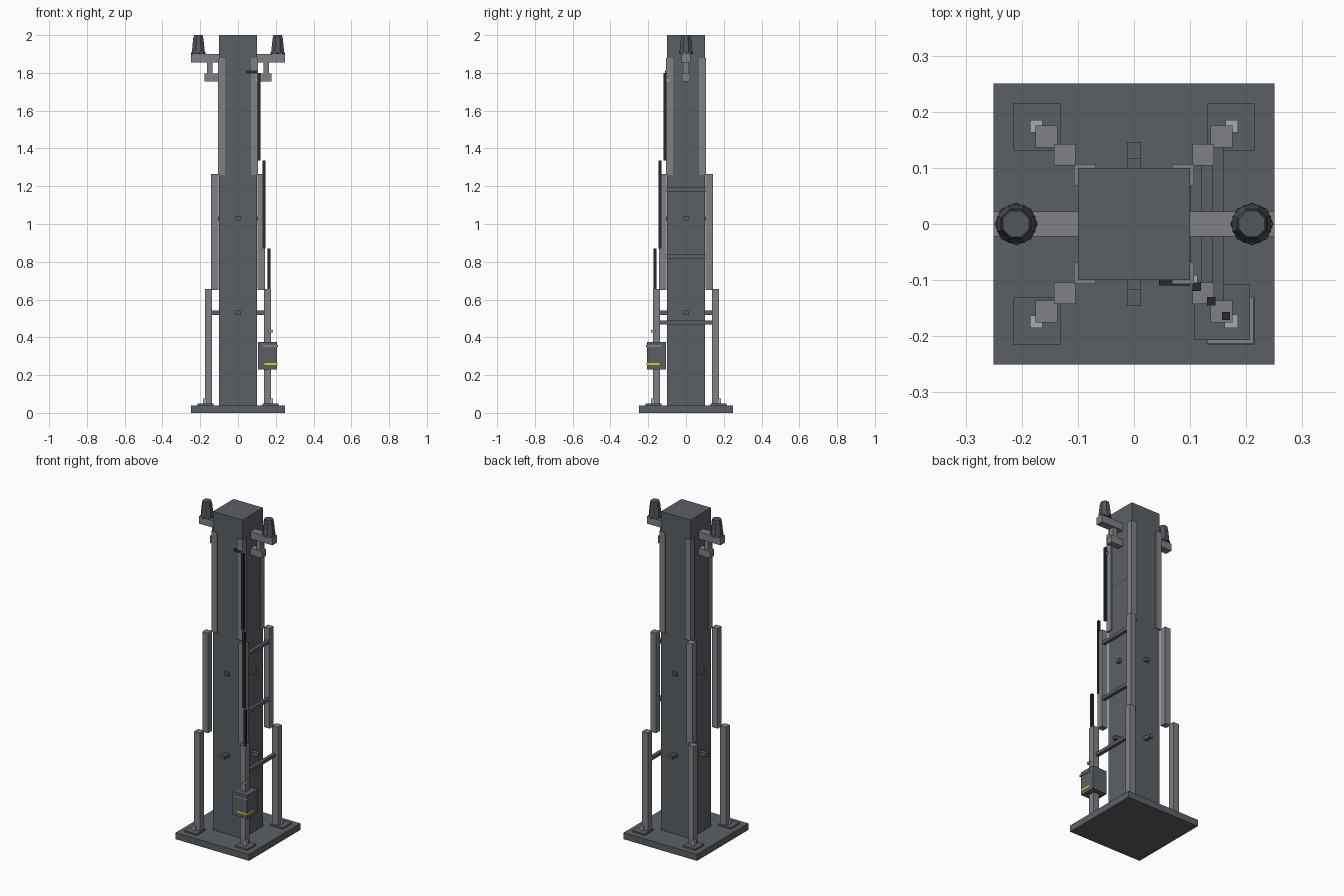
import bpy
from math import pi

if "Cube" in bpy.data.objects:
    bpy.data.objects.remove(bpy.data.objects["Cube"])


def material(name, *color):
    m = bpy.data.materials.new(name)
    m.diffuse_color = (*color, 1)
    m.use_nodes = True
    m.node_tree.nodes["Principled BSDF"].inputs["Base Color"].default_value = m.diffuse_color
    return m


dark = material("dark_steel", 0.105, 0.115, 0.13)
steel = material("mid_steel", 0.21, 0.22, 0.235)
light = material("light_steel", 0.4, 0.41, 0.43)
ceramic = material("dark_ceramic", 0.085, 0.095, 0.11)
black = material("black_cable", 0.02, 0.023, 0.026)
yellow = material("yellow_stripe", 0.85, 0.6, 0.01)


def box(name, x0, x1, y0, y1, z0, z1, mat=dark):
    bpy.ops.mesh.primitive_cube_add(size=1, location=((x0 + x1) / 2, (y0 + y1) / 2, (z0 + z1) / 2))
    o = bpy.context.object
    o.name = name
    o.scale = (x1 - x0, y1 - y0, z1 - z0)
    bpy.ops.object.transform_apply(location=False, rotation=False, scale=True)
    o.data.materials.append(mat)


def post(name, cx, cy, half, z0, z1, mat=dark):
    box(name, cx - half, cx + half, cy - half, cy + half, z0, z1, mat)


def frustum(name, x, r0, r1, z0, z1, turn=0):
    bpy.ops.mesh.primitive_cone_add(vertices=8, radius1=r0, radius2=r1, depth=z1 - z0,
                                    location=(x, 0, (z0 + z1) / 2), rotation=(0, 0, turn))
    bpy.context.object.name = name
    bpy.context.object.data.materials.append(ceramic)


# Base and main column
box("base_plate", -0.25, 0.25, -0.25, 0.25, 0, 0.04)
box("column", -0.1, 0.1, -0.1, 0.1, 0.04, 2.0)

# Stepped corner legs with footings
for sx in (-1, 1):
    for sy in (-1, 1):
        post("foot_pad", sx * 0.173, sy * 0.173, 0.042, 0.04, 0.05)
        post("foot_bolt", sx * 0.174, sy * 0.174, 0.011, 0.05, 0.077, light)
        post("lower_leg", sx * 0.156, sy * 0.156, 0.0195, 0.05, 0.655, steel)
        post("middle_leg", sx * 0.1235, sy * 0.1235, 0.0195, 0.65, 1.265, steel)
        post("upper_leg", sx * 0.0875, sy * 0.0875, 0.0195, 1.26, 1.88, steel)

# Short struts standing out of all four column faces
for z, reach in ((0.53, 0.146), (1.03, 0.118)):
    for s in (-1, 1):
        a, b = sorted((s * 0.095, s * reach))
        box("side_strut", a, b, -0.012, 0.012, z - 0.011, z + 0.011)
        box("face_strut", -0.012, 0.012, a, b, z - 0.011, z + 0.011)

# Ladder rungs on the right side
for x, half, z in ((0.15, 0.137, 0.478), (0.13, 0.105, 0.828), (0.13, 0.105, 1.182)):
    box("rung", x - 0.01, x + 0.01, -half, half, z - 0.01, z + 0.01)
box("flush_rung", 0.08, 0.1006, -0.07, 0.07, 1.532, 1.548)

# Insulator arms
for s in (-1, 1):
    for name, x0, x1, h, z0, z1 in (("arm", 0.095, 0.25, 0.0225, 1.855, 1.9),
                                    ("arm_hanger", 0.135, 0.165, 0.015, 1.79, 1.858),
                                    ("arm_bracket", 0.095, 0.178, 0.02, 1.755, 1.797)):
        a, b = sorted((s * x0, s * x1))
        box(name, a, b, -h, h, z0, z1, steel)
    frustum("insulator_skirt", s * 0.21, 0.038, 0.037, 1.9, 1.91)
    frustum("insulator_body", s * 0.21, 0.037, 0.029, 1.91, 1.985, pi / 8)
    frustum("insulator_cap", s * 0.21, 0.028, 0.025, 1.985, 2.0, pi / 8)

# Cable conduit following the front right leg
for c, z0, z1 in ((0.164, 0.65, 0.87), (0.138, 0.87, 1.335), (0.112, 1.335, 1.8)):
    post("conduit", c, -c, 0.0075, z0, z1, black)
box("conduit_elbow", 0.045, 0.1, -0.11, -0.098, 1.797, 1.812, black)
post("upper_clip", 0.104, -0.1, 0.009, 1.755, 1.767, light)
post("lower_clip", 0.173, -0.173, 0.012, 0.426, 0.438, light)

# Control box with trim and stripe on its two outer faces
box("control_box", 0.107, 0.207, -0.207, -0.107, 0.23, 0.375)
box("front_trim", 0.13, 0.213, -0.213, -0.205, 0.348, 0.36, steel)
box("side_trim", 0.205, 0.213, -0.213, -0.13, 0.348, 0.36, steel)
box("front_stripe", 0.14, 0.208, -0.208, -0.2, 0.253, 0.264, yellow)
box("side_stripe", 0.2, 0.208, -0.208, -0.14, 0.253, 0.264, yellow)
